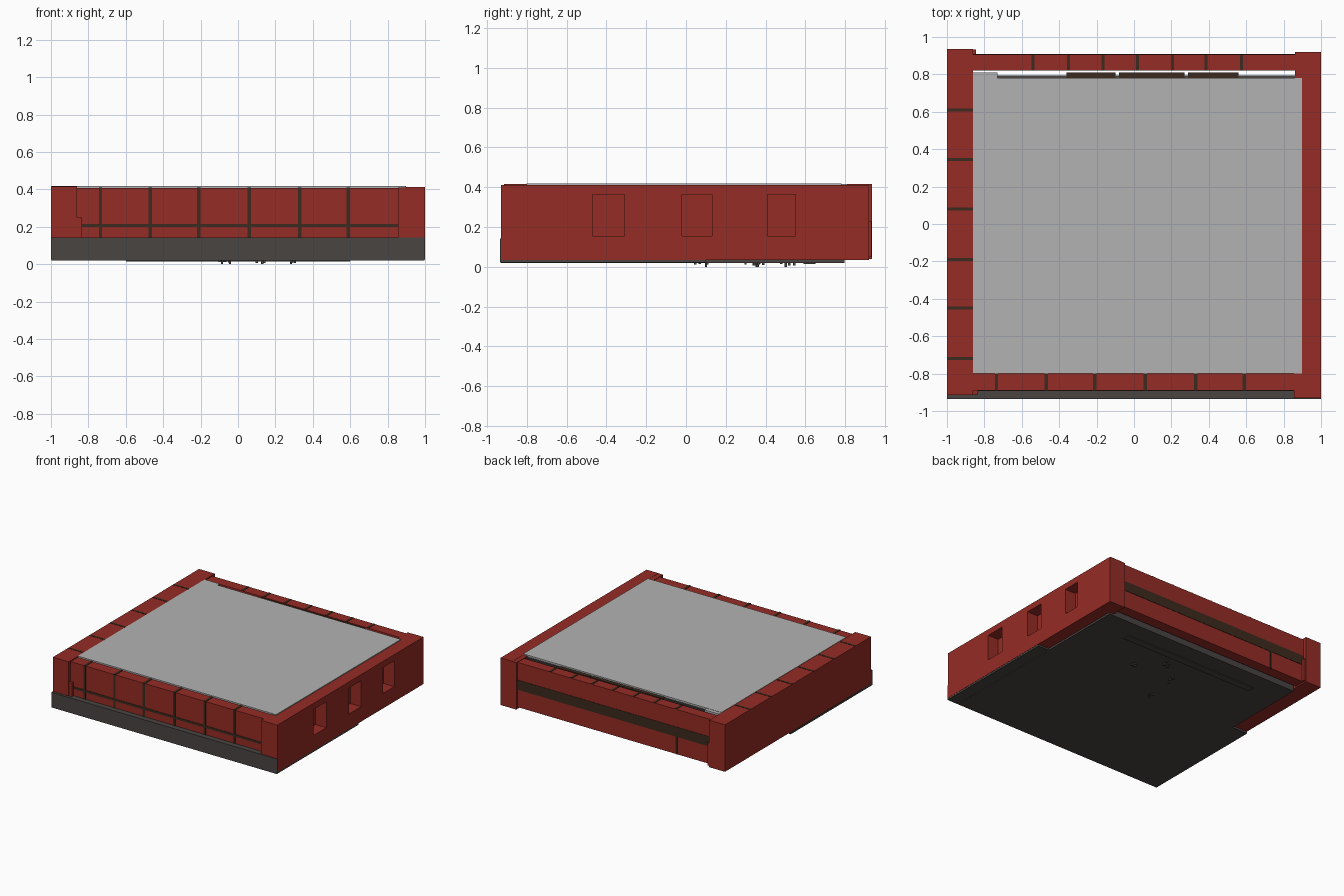
import bpy
import random

if "Cube" in bpy.data.objects:
    bpy.data.objects.remove(bpy.data.objects["Cube"], do_unlink=True)


def material(name, rgb):
    m = bpy.data.materials.new(name)
    m.use_nodes = True
    m.diffuse_color = (*rgb, 1)
    m.node_tree.nodes["Principled BSDF"].inputs["Base Color"].default_value = (*rgb, 1)
    return m


RED = material("brick red", (0.30, 0.025, 0.018))
BROWN = material("seam brown", (0.045, 0.024, 0.013))
DARK = material("dark grey", (0.065, 0.058, 0.054))
GREY = material("light grey", (0.45, 0.45, 0.45))


def box(name, mat, x, y, z):
    """Box spanning the given (low, high) ranges."""
    bpy.ops.mesh.primitive_cube_add(size=1)
    ob = bpy.context.object
    ob.name = name
    lo, hi = zip(x, y, z)
    for v in ob.data.vertices:
        v.co = [h if c > 0 else l for c, l, h in zip(v.co, lo, hi)]
    ob.data.materials.append(mat)
    return ob


# Side wall with three window recesses
window_wall = box("window_wall", RED, (0.895, 1), (-0.93, 0.92), (0.035, 0.412))
for y0, y1 in ((-0.47, -0.31), (-0.02, 0.13), (0.41, 0.55)):
    cutter = box("window_cutter", RED, (0.905, 1.1), (y0, y1), (0.155, 0.362))
    cutter.hide_render = True
    mod = window_wall.modifiers.new("window", "BOOLEAN")
    mod.operation = "DIFFERENCE"
    mod.solver = "EXACT"
    mod.object = cutter
    bpy.context.view_layer.objects.active = window_wall
    bpy.ops.object.modifier_apply(modifier=mod.name)
    bpy.data.objects.remove(cutter, do_unlink=True)

# Corner blocks of the window wall
box("front_left_corner", RED, (0.855, 0.9), (-0.93, -0.80), (0.035, 0.411))
box("back_left_corner", RED, (0.86, 0.9), (0.78, 0.92), (0.035, 0.411))

# Plain side wall, its stepped corner feet and top seams
box("plain_wall", RED, (-1, -0.86), (-0.915, 0.935), (0.04, 0.416))
box("plain_wall_lip", RED, (-0.86, -0.853), (0.09, 0.62), (0.36, 0.416))
box("front_corner_foot", RED, (-0.862, -0.835), (-0.912, -0.82), (0.14, 0.25))
box("back_corner_foot", RED, (-0.862, -0.845), (0.83, 0.932), (0.05, 0.23))
for y in (-0.72, -0.45, -0.19, 0.08, 0.345, 0.61):
    box("plain_wall_seam", BROWN, (-0.998, -0.86), (y - 0.008, y + 0.008), (0.412, 0.418))

# Front wall with a seam grid over a plinth
box("front_wall", RED, (-0.87, 0.87), (-0.89, -0.80), (0.05, 0.408))
for x in (-0.735, -0.47, -0.21, 0.06, 0.33, 0.59):
    box("front_seam", BROWN, (x - 0.009, x + 0.009), (-0.893, -0.80), (0.14, 0.411))
box("front_course_seam", BROWN, (-0.84, 0.855), (-0.893, -0.88), (0.198, 0.216))
box("plinth", DARK, (-1, 0.999), (-0.935, -0.80), (0.025, 0.142))

# Back wall with a wide band and seams
box("back_wall", RED, (-0.87, 0.87), (0.82, 0.905), (0.05, 0.408))
box("back_band", BROWN, (-0.86, 0.86), (0.89, 0.908), (0.19, 0.268))
for x in (-0.54, -0.35, -0.165, 0.02, 0.205, 0.385, 0.575):
    box("back_top_seam", BROWN, (x - 0.008, x + 0.008), (0.821, 0.904), (0.40, 0.411))
box("back_low_seam", BROWN, (-0.558, -0.542), (0.89, 0.908), (0.05, 0.19))

# Ceiling slab, inner partition and planks in the rear gap
box("ceiling_slab", GREY, (-0.86, 0.897), (-0.80, 0.78), (0.395, 0.419))
box("ceiling_tab", GREY, (-0.86, -0.73), (0.775, 0.81), (0.395, 0.417))
box("inner_partition", DARK, (-0.86, 0.86), (0.775, 0.795), (0.035, 0.405))
for x0, x1 in ((-0.36, -0.10), (-0.08, 0.27), (0.29, 0.56)):
    box("gap_plank", BROWN, (x0, x1), (0.78, 0.81), (0.30, 0.408))

# Floor plate, wider in its front half, with small bits hanging below
box("floor_plate", DARK, (-0.86, 0.90), (-0.93, 0.795), (0.02, 0.036))
box("floor_front_plate", DARK, (-0.998, 0.998), (-0.934, 0.10), (0.021, 0.036))
box("floor_strip", DARK, (-0.6, 0.6), (0.59, 0.65), (0.014, 0.022))
random.seed(3)
for cx, cy in ((-0.07, 0.09), (0.28, 0.32), (-0.07, 0.34), (0.1, 0.5)):
    for i in range(4):
        x = cx + random.uniform(-0.04, 0.04)
        y = cy + random.uniform(-0.05, 0.05)
        low = 0 if i == 0 else random.uniform(0.005, 0.014)
        box("floor_bit", DARK, (x, x + 0.012), (y, y + 0.012), (low, 0.022))
